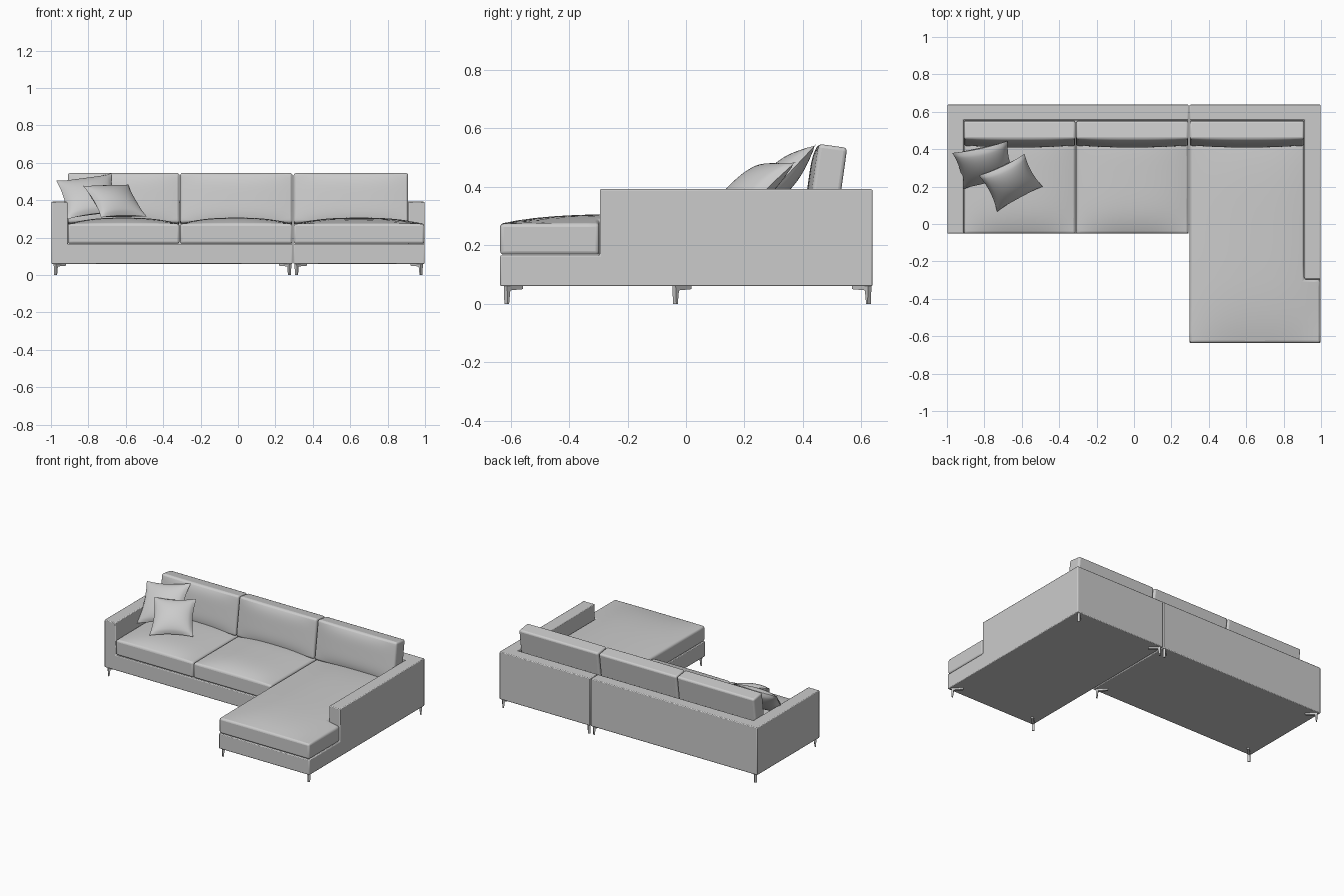
import bpy, bmesh, math
from mathutils import Vector, Matrix

if "Cube" in bpy.data.objects:
    bpy.data.objects.remove(bpy.data.objects["Cube"])


def finish(name, bm, bevel=0.0, segments=3):
    bmesh.ops.recalc_face_normals(bm, faces=bm.faces[:])
    me = bpy.data.meshes.new(name)
    bm.to_mesh(me)
    bm.free()
    ob = bpy.data.objects.new(name, me)
    bpy.context.collection.objects.link(ob)
    if bevel:
        add_bevel(ob, bevel, segments)
    return ob


def add_bevel(ob, width, segments):
    m = ob.modifiers.new("soft_edges", 'BEVEL')
    m.width, m.segments = width, segments
    m.limit_method, m.angle_limit = 'ANGLE', math.radians(40)


def smooth(ob, angle=40):
    bpy.ops.object.select_all(action='DESELECT')
    ob.select_set(True)
    bpy.context.view_layer.objects.active = ob
    bpy.ops.object.shade_smooth_by_angle(angle=math.radians(angle))


def prism(name, pts, z0, z1):
    bm = bmesh.new()
    lo = [bm.verts.new((x, y, z0)) for x, y in pts]
    hi = [bm.verts.new((x, y, z1)) for x, y in pts]
    bm.faces.new(lo)
    bm.faces.new(hi)
    for i in range(len(pts)):
        j = (i + 1) % len(pts)
        bm.faces.new((lo[i], lo[j], hi[j], hi[i]))
    return finish(name, bm)


def shell(name, outline, void):
    """Upholstered frame: a block with the seat space cut away."""
    ob = prism(name, outline, 0.06, 0.392)
    cutter = prism("seat_cutter", void, 0.166, 0.6)
    m = ob.modifiers.new("cut", 'BOOLEAN')
    m.operation, m.solver, m.object = 'DIFFERENCE', 'EXACT', cutter
    bpy.context.view_layer.objects.active = ob
    bpy.ops.object.modifier_apply(modifier="cut")
    bpy.data.objects.remove(cutter)
    add_bevel(ob, 0.005, 2)
    smooth(ob)


def steps(a, b, n, extra=None):
    s = [a + (b - a) * i / n for i in range(n + 1)]
    if extra is not None:
        k = min(range(1, n), key=lambda i: abs(s[i] - extra))
        s[k] = extra
    return s


def cushion(name, x0, x1, y0, y1, z0, edge, crown, notch=None, matrix=None):
    """Box cushion with a domed face; notch removes the corner beside an arm."""
    xs = steps(x0, x1, 20, notch and notch[0])
    ys = steps(y0, y1, 20, notch and notch[1])
    bm = bmesh.new()

    def height(x, y):
        u = abs(2 * (x - x0) / (x1 - x0) - 1)
        v = abs(2 * (y - y0) / (y1 - y0) - 1)
        return edge + crown * (1 - u ** 2.5) * (1 - v ** 4)

    grid = [[bm.verts.new((x, y, height(x, y))) for x in xs] for y in ys]
    for j in range(20):
        for i in range(20):
            if notch and xs[i] >= notch[0] - 1e-6 and ys[j] >= notch[1] - 1e-6:
                continue
            bm.faces.new((grid[j][i], grid[j][i + 1], grid[j + 1][i + 1], grid[j + 1][i]))
    bmesh.ops.delete(bm, geom=[v for v in bm.verts if not v.link_faces], context='VERTS')
    top = bm.faces[:]
    new = bmesh.ops.extrude_face_region(bm, geom=top, use_keep_orig=True)["geom"]
    for v in new:
        if isinstance(v, bmesh.types.BMVert):
            v.co.z = z0
    if matrix:
        bm.transform(matrix)
    smooth(finish(name, bm, 0.012, 3), 50)


def pillow(name, tl, tr, br, bl, puff):
    """Throw pillow stretched between four corner points."""
    tl, tr, br, bl = map(Vector, (tl, tr, br, bl))
    normal = (tr - tl).cross(bl - tl).normalized()
    n = 20
    bm = bmesh.new()
    for side in (-1, 1):
        grid = []
        for j in range(n + 1):
            row = []
            for i in range(n + 1):
                u, v = 2 * i / n - 1, 2 * j / n - 1
                h = puff * ((1 - u * u) * (1 - v * v)) ** 0.55
                a = (u * (1 - 0.10 * (1 - v * v)) + 1) / 2
                b = (v * (1 - 0.10 * (1 - u * u)) + 1) / 2
                p = tl.lerp(tr, a).lerp(bl.lerp(br, a), b)
                row.append(bm.verts.new(p + normal * h * side))
            grid.append(row)
        for j in range(n):
            for i in range(n):
                bm.faces.new((grid[j][i], grid[j][i + 1], grid[j + 1][i + 1], grid[j + 1][i]))
    bmesh.ops.remove_doubles(bm, verts=bm.verts[:], dist=1e-5)
    smooth(finish(name, bm), 60)


def leg(name, x, y, dx, dy):
    """Tapered blade with a mounting plate pointing diagonally inward."""
    prof = [(-0.007, 0.062), (-0.004, 0), (0.003, 0), (0.009, 0.046), (0.07, 0.05), (0.07, 0.062)]
    turn = Matrix.Translation((x, y, 0)) @ Matrix.Rotation(math.atan2(dy, dx), 4, 'Z')
    bm = bmesh.new()
    rings = [[bm.verts.new(turn @ Vector((s, w, z))) for s, z in prof] for w in (-0.008, 0.008)]
    bm.faces.new(rings[0])
    bm.faces.new(rings[1])
    for i in range(len(prof)):
        j = (i + 1) % len(prof)
        bm.faces.new((rings[0][i], rings[0][j], rings[1][j], rings[1][i]))
    finish(name, bm)


BACK, FRONT, CHAISE, ARM, STEP = 0.638, -0.052, -0.636, 0.912, -0.295

# Frames of the two modules
shell("sofa_frame",
      [(-0.998, FRONT), (0.292, FRONT), (0.292, BACK), (-0.998, BACK)],
      [(-ARM, -1), (0.5, -1), (0.5, 0.556), (-ARM, 0.556)])
shell("chaise_frame",
      [(0.297, CHAISE), (0.998, CHAISE), (0.998, BACK), (0.297, BACK)],
      [(0, -1), (1.2, -1), (1.2, STEP), (ARM, STEP), (ARM, 0.556), (0, 0.556)])

# Seat cushions
cushion("seat_left", -0.91, -0.313, FRONT, 0.554, 0.168, 0.274, 0.033)
cushion("seat_middle", -0.309, 0.291, FRONT, 0.554, 0.168, 0.274, 0.033)
cushion("chaise_seat", 0.298, 0.996, CHAISE, 0.554, 0.168, 0.274, 0.033,
        notch=(ARM - 0.002, STEP - 0.002))

# Leaning back cushions
lean = Matrix.Translation((0, 0.514, 0.266)) @ Matrix.Rotation(math.radians(82), 4, 'X')
for name, a, b in (("back_left", -0.91, -0.313), ("back_middle", -0.309, 0.291),
                   ("back_right", 0.298, 0.91)):
    cushion(name + "_cushion", a, b, 0, 0.27, 0, 0.098, 0.018, matrix=lean)

# Throw pillows
pillow("rear_pillow", (-0.972, 0.38, 0.505), (-0.675, 0.445, 0.545),
       (-0.63, 0.25, 0.335), (-0.915, 0.185, 0.298), 0.05)
pillow("front_pillow", (-0.83, 0.26, 0.478), (-0.585, 0.375, 0.485),
       (-0.487, 0.20, 0.312), (-0.732, 0.065, 0.308), 0.05)

# Legs in the corners of each module
for mod, xa, xb, ya in (("sofa", -0.975, 0.275, -0.036), ("chaise", 0.313, 0.978, -0.613)):
    for side, x, dx in (("left", xa, 1), ("right", xb, -1)):
        leg(f"{mod}_front_{side}_leg", x, ya, dx, 1)
        leg(f"{mod}_back_{side}_leg", x, 0.624, dx, -1)
